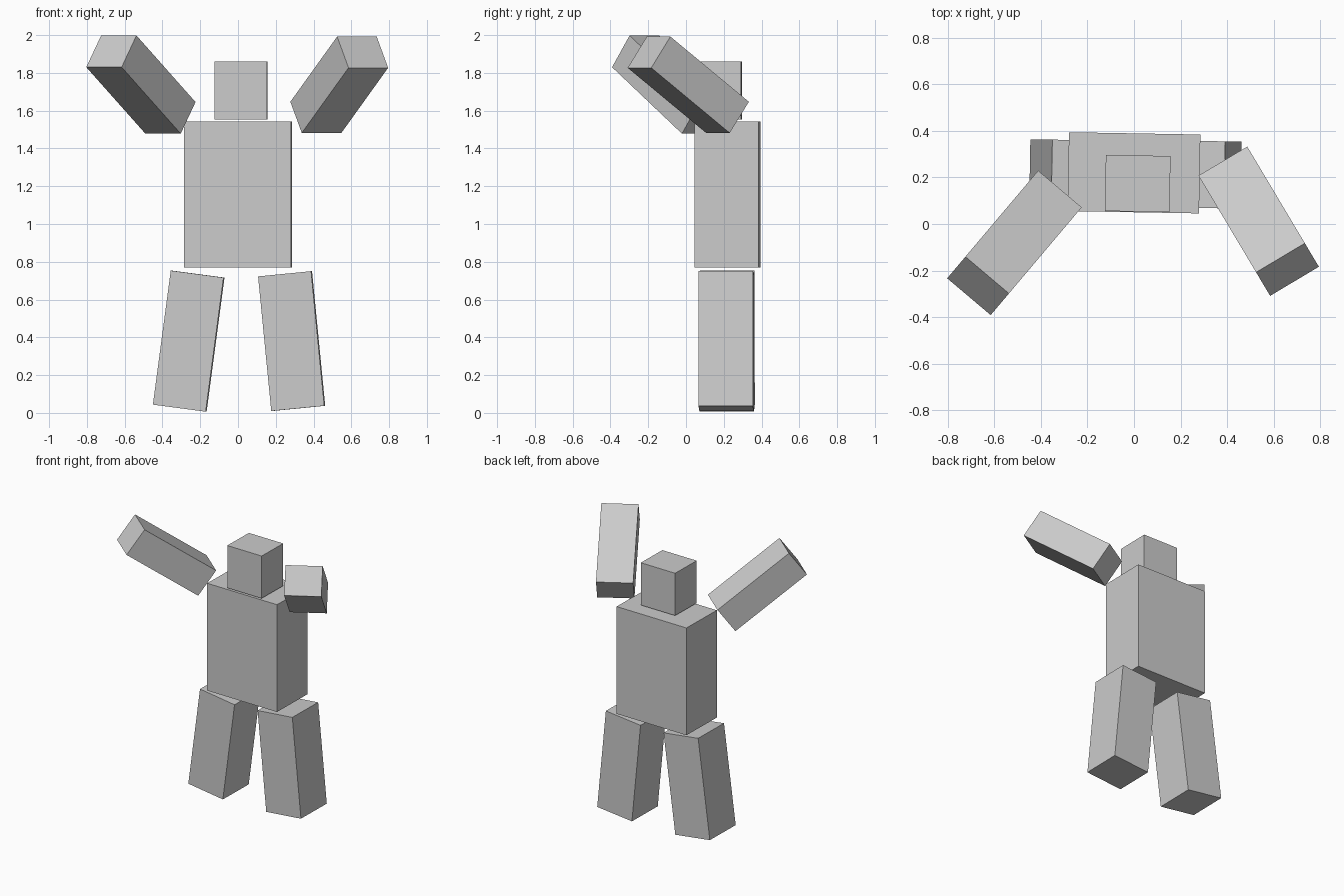
import bpy, bmesh
from math import radians
from mathutils import Matrix, Euler

if "Cube" in bpy.data.objects:
    bpy.data.objects.remove(bpy.data.objects["Cube"])


def box(name, size, loc, rot=(0, 0, 0)):
    """Flat-shaded box of the given size, turned by rot (degrees)."""
    bm = bmesh.new()
    bmesh.ops.create_cube(bm, size=1, matrix=Matrix.Diagonal((*size, 1)))
    mesh = bpy.data.meshes.new(name)
    bm.to_mesh(mesh)
    bm.free()
    ob = bpy.data.objects.new(name, mesh)
    ob.location = loc
    ob.rotation_euler = Euler([radians(a) for a in rot])
    bpy.context.collection.objects.link(ob)
    return ob


TURN = -1  # whole figure is turned slightly about z

# Body and head
box("torso", (0.565, 0.339, 0.775), (0.0, 0.220, 1.156), (0, 0, TURN))
box("head", (0.278, 0.241, 0.306), (0.016, 0.174, 1.706), (0, 0, TURN))

# Legs, splayed outwards
leg = (0.282, 0.288, 0.716)
box("leg_right", leg, (-0.261, 0.217, 0.380), (0, 7.6, TURN))
box("leg_left", leg, (0.284, 0.213, 0.380), (0, -5.6, TURN))

# Arms, raised up and forwards
box("arm_right", (0.245, 0.207, 0.599), (-0.514, -0.081, 1.738), (54, 0, -40.2))
box("arm_left", (0.244, 0.203, 0.594), (0.536, 0.012, 1.737), (54.5, 0, 30.8))
